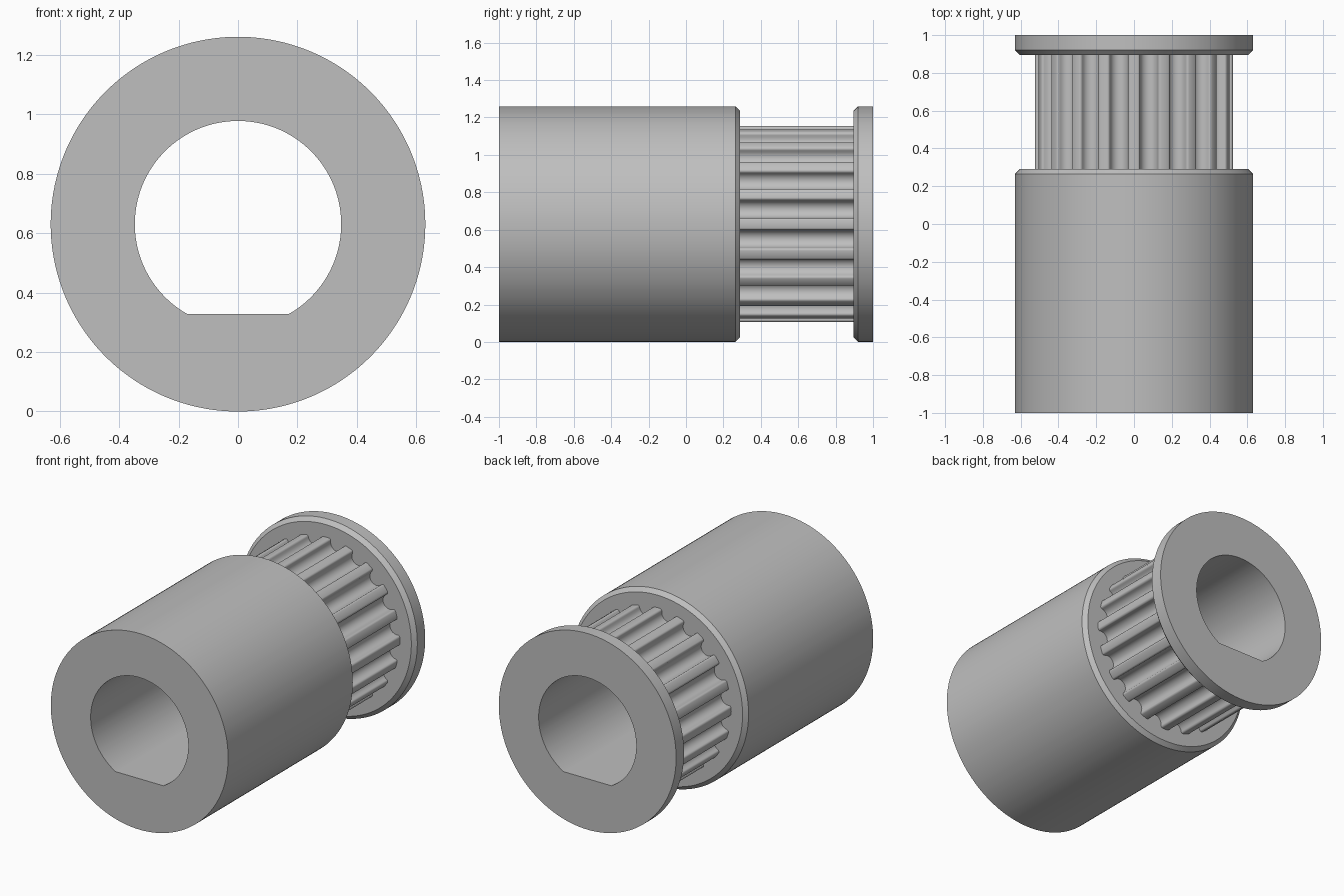
import bpy, bmesh
from math import sin, cos, pi, tau, atan2, hypot, acos, radians

if "Cube" in bpy.data.objects:
    bpy.data.objects.remove(bpy.data.objects["Cube"], do_unlink=True)

TEETH = 20
AXIS_Z = 0.63
OUTER, CHAMFERED = 0.63, 0.605
BORE, FLAT = 0.347, 0.303
GROOVE_CENTRE, GROOVE_R, FILLET = 0.507, 0.048, 0.014
FRONT, HUB_EDGE, HUB_END = -1.0, 0.265, 0.29
FLANGE_START, FLANGE_EDGE, BACK = 0.895, 0.92, 1.0

steel = bpy.data.materials.new("grey metal")
steel.use_nodes = True
grey = (0.52, 0.52, 0.52, 1)
steel.diffuse_color = grey
steel.node_tree.nodes["Principled BSDF"].inputs["Base Color"].default_value = grey


def tooth_outline():
    """Angle and radius of each point round the belt teeth, with a tooth at the top."""
    half = []
    for i in range(7):                      # round groove floor
        a = pi / 2 * i / 6
        half.append((GROOVE_R * sin(a), GROOVE_CENTRE - GROOVE_R * cos(a)))
    for i in range(1, 5):                   # rounded tooth corner
        a = pi / 2 * i / 4
        half.append((GROOVE_R + FILLET * (1 - cos(a)), GROOVE_CENTRE + FILLET * sin(a)))
    groove = [(-x, r) for x, r in reversed(half[1:])] + half
    points = []
    for k in range(TEETH):
        middle = (k + 0.5) * tau / TEETH
        points += [(middle + atan2(x, r), hypot(x, r)) for x, r in groove]
        points.append(((k + 1) * tau / TEETH, hypot(*half[-1])))
    # extra points where the flat of the bore begins and ends
    for t in (pi - acos(FLAT / BORE), pi + acos(FLAT / BORE)):
        before = max(p for p in points if p[0] < t)
        after = min(p for p in points if p[0] > t)
        f = (t - before[0]) / (after[0] - before[0])
        points.append((t, before[1] + f * (after[1] - before[1])))
    return sorted(points)


outline = tooth_outline()
angles = [t for t, r in outline]
teeth = [r for t, r in outline]
bore = [FLAT / -cos(t) if -cos(t) > FLAT / BORE else BORE for t in angles]
rim = [OUTER] * len(angles)
chamfer = [CHAMFERED] * len(angles)


def build(name, *strips):
    """Skin each strip of (y, radii) rings."""
    bm = bmesh.new()
    n = len(angles)
    for strip in strips:
        rings = [[bm.verts.new((r * sin(t), y, AXIS_Z + r * cos(t)))
                  for t, r in zip(angles, radii)] for y, radii in strip]
        for a, b in zip(rings, rings[1:]):
            for j in range(n):
                k = (j + 1) % n
                bm.faces.new((a[j], a[k], b[k], b[j]))
    mesh = bpy.data.meshes.new(name)
    bm.to_mesh(mesh)
    bm.free()
    mesh.materials.append(steel)
    obj = bpy.data.objects.new(name, mesh)
    bpy.context.collection.objects.link(obj)
    bpy.ops.object.select_all(action="DESELECT")
    obj.select_set(True)
    bpy.context.view_layer.objects.active = obj
    bpy.ops.object.shade_smooth_by_angle(angle=radians(25))


# Long hub with a D-shaped bore and a chamfered rear edge
build("hub", [(HUB_END, bore), (FRONT, bore), (FRONT, rim),
              (HUB_EDGE, rim), (HUB_END, chamfer), (HUB_END, teeth)])

# Toothed section between hub and flange
build("toothed_ring", [(HUB_END, teeth), (FLANGE_START, teeth)],
      [(FLANGE_START, bore), (HUB_END, bore)])

# Thin end flange
build("flange", [(FLANGE_START, teeth), (FLANGE_START, chamfer), (FLANGE_EDGE, rim),
                 (BACK, rim), (BACK, bore), (FLANGE_START, bore)])
